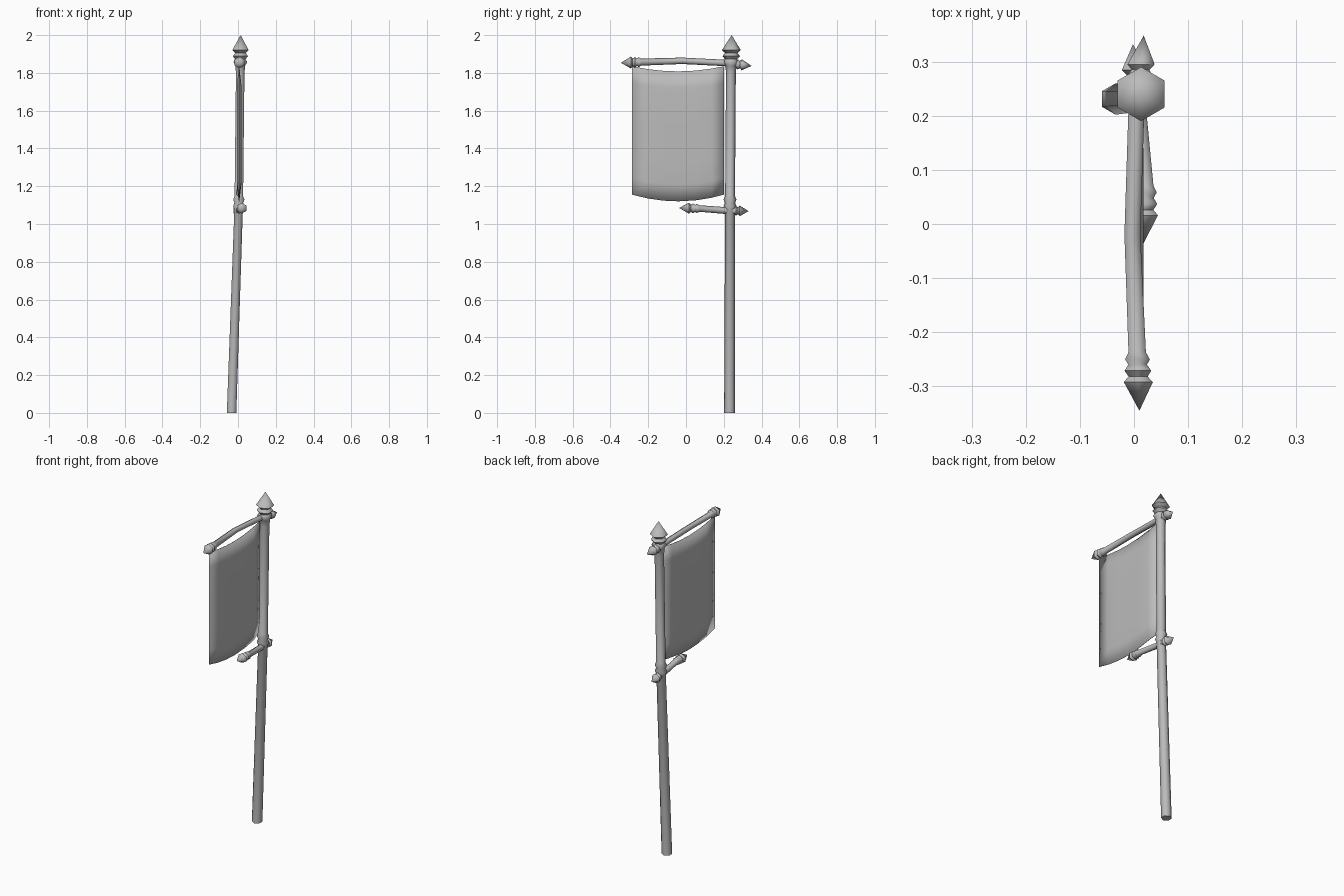
import bpy, bmesh, math
from mathutils import Vector

cube = bpy.data.objects.get("Cube")
if cube:
    bpy.data.objects.remove(cube, do_unlink=True)

grey = bpy.data.materials.new("plain grey")
grey.use_nodes = True
COLOUR = (0.5, 0.5, 0.5, 1)
grey.diffuse_color = COLOUR
grey.node_tree.nodes["Principled BSDF"].inputs["Base Color"].default_value = COLOUR


def make_object(name, bm, angle):
    bmesh.ops.recalc_face_normals(bm, faces=bm.faces)
    mesh = bpy.data.meshes.new(name)
    bm.to_mesh(mesh)
    bm.free()
    mesh.materials.append(grey)
    obj = bpy.data.objects.new(name, mesh)
    bpy.context.collection.objects.link(obj)
    bpy.ops.object.select_all(action='DESELECT')
    bpy.context.view_layer.objects.active = obj
    obj.select_set(True)
    bpy.ops.object.shade_smooth_by_angle(angle=math.radians(angle))
    return obj


def on_path(path, t):
    """Point on a bent centre line; t runs along the main axis."""
    for (t0, a0, b0), (t1, a1, b1) in zip(path, path[1:]):
        if t <= t1:
            break
    f = (t - t0) / (t1 - t0)
    return a0 + (a1 - a0) * f, b0 + (b1 - b0) * f


def hex_rod(name, path, profile, axis):
    """Six-sided turned rod along z or y, with (position, radius) rings."""
    bm = bmesh.new()
    rings = []
    for t, r in profile:
        a, b = on_path(path, t)
        ring = []
        for k in range(6):
            ang = math.radians(30 + 60 * k)
            u, v = a + r * math.cos(ang), b + r * math.sin(ang)
            ring.append(bm.verts.new((u, v, t) if axis == 'z' else (u, t, v)))
        rings.append(ring)
    for low, high in zip(rings, rings[1:]):
        for k in range(6):
            n = (k + 1) % 6
            bm.faces.new((low[k], low[n], high[n], high[k]))
    bm.faces.new(rings[0])
    bm.faces.new(rings[-1])
    bmesh.ops.remove_doubles(bm, verts=bm.verts, dist=0.0002)
    return make_object(name, bm, 65)


# Spear-shaped end: distance from the tip and radius, as fractions of its size
SPEAR = [(0, 0), (.53, 1), (.63, .66), (.74, .92), (.85, .64), (.95, .85), (1.08, .6)]


def spear(tip, length, radius, direction):
    return [(tip + direction * d * length, r * radius) for d, r in SPEAR]


# Leaning pole with a collar and a pointed top
pole_path = [(0, -.034, .231), (1.1, .004, .233), (1.83, .012, .238), (2, .014, .242)]
collar = [(1.075, .026), (1.095, .034), (1.112, .027), (1.13, .034), (1.148, .026)]
hex_rod("pole", pole_path,
        [(0, .029)] + collar + [(1.8, .026)] + spear(2, .15, .05, -1)[::-1], 'z')

# Upper crossbar, slightly bowed
upper_path = [(-.345, .01, 1.853), (-.24, .006, 1.857), (-.02, -.003, 1.864),
              (.2, .004, 1.853), (.348, .018, 1.837)]
hex_rod("upper_crossbar", upper_path,
        spear(-.345, .1, .031, 1) + [(-.02, .017), (.2, .017)]
        + spear(.348, .1, .029, -1)[::-1], 'y')

# Lower short crossbar
lower_path = [(-.037, .017, 1.085), (.07, .021, 1.082), (.2, .008, 1.072), (.332, -.002, 1.068)]
hex_rod("lower_crossbar", lower_path,
        spear(-.037, .1, .029, 1) + [(.2, .018)] + spear(.332, .09, .028, -1)[::-1], 'y')

# Hanging banner: padded sheet with a thin rim and sagging top and bottom
COLS = [-.285, -.2, -.12, -.04, .05, .135, .2]
ROWS = [0, .13, .32, .6, .87, 1]
bm = bmesh.new()
sides = []
for side in (-1, 1):
    grid = []
    for i, y in enumerate(COLS):
        sag = 1 - ((y + .0425) / .2425) ** 2
        bottom, top = 1.155 - .035 * sag, 1.835 - .027 * sag
        column = []
        for j, f in enumerate(ROWS):
            rim = i in (0, len(COLS) - 1) or j in (0, len(ROWS) - 1)
            x = .006 + side * (.001 if rim else .012)
            if i == len(COLS) - 1 and j == 0:
                x -= .012      # turned-back lower corner
            column.append(bm.verts.new((x, y, bottom + (top - bottom) * f)))
        grid.append(column)
    for i in range(len(COLS) - 1):
        for j in range(len(ROWS) - 1):
            quad = [grid[i][j], grid[i + 1][j], grid[i + 1][j + 1], grid[i][j + 1]]
            bm.faces.new(quad if side > 0 else quad[::-1])
    sides.append(grid)


def outline(grid):
    return ([c[0] for c in grid] + grid[-1][1:] + [c[-1] for c in grid[-2::-1]]
            + grid[0][-2:0:-1])


back, front = outline(sides[0]), outline(sides[1])
for k in range(len(back)):
    n = (k + 1) % len(back)
    bm.faces.new((back[k], back[n], front[n], front[k]))
make_object("banner", bm, 180)
